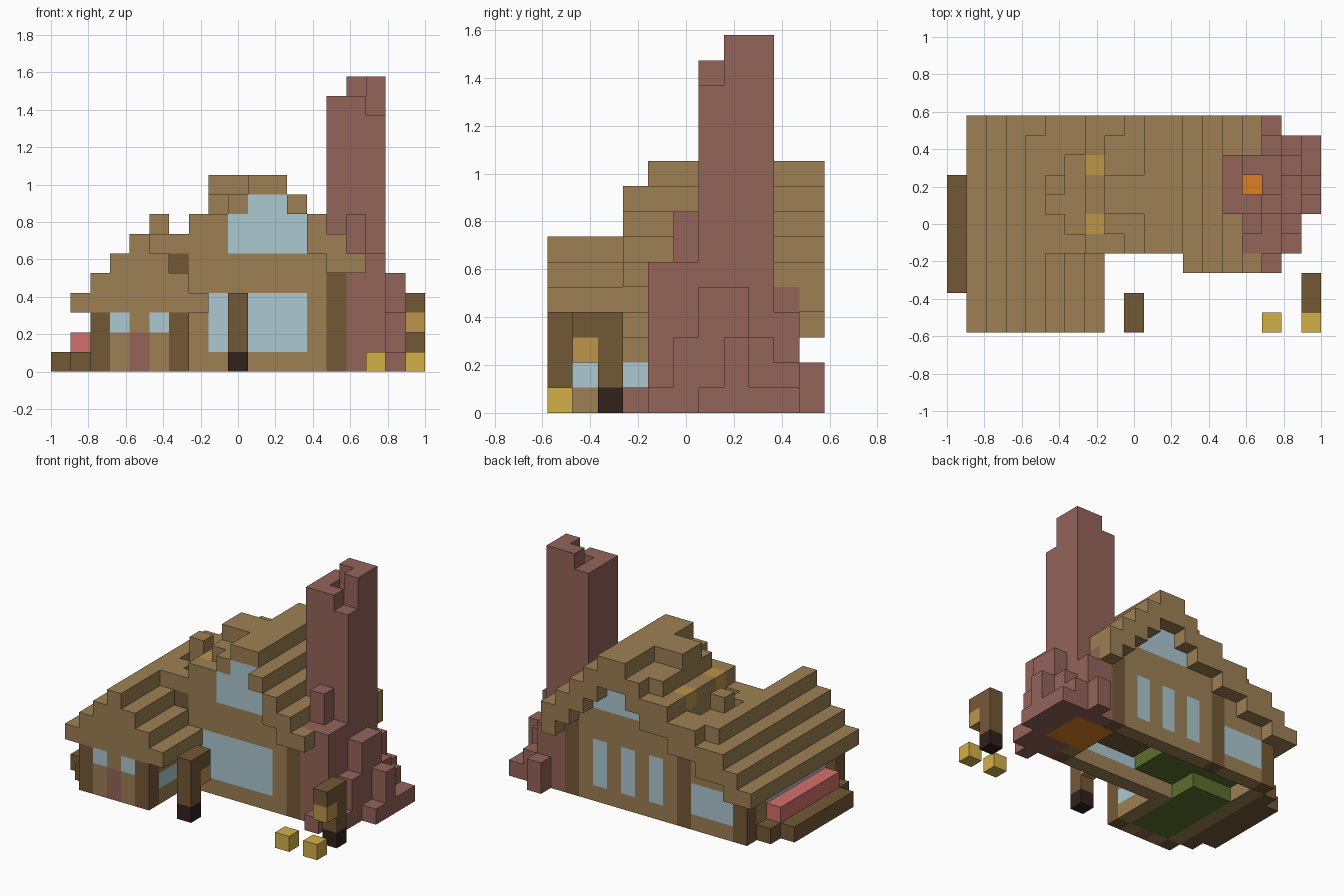
import bpy
import bmesh
from mathutils import Vector

cube = bpy.data.objects.get("Cube")
if cube:
    bpy.data.objects.remove(cube, do_unlink=True)

U = 2 / 19                      # edge of one block
ORIGIN = Vector((-1, -5.5 * U, 0))


# Materials
def material(name, rgb):
    def linear(c):
        c /= 255
        return c / 12.92 if c < 0.04 else ((c + 0.055) / 1.055) ** 2.4
    m = bpy.data.materials.new(name)
    m.use_nodes = True
    color = [linear(c) for c in rgb] + [1]
    m.diffuse_color = color
    bsdf = m.node_tree.nodes["Principled BSDF"]
    bsdf.inputs["Base Color"].default_value = color
    bsdf.inputs["Roughness"].default_value = 1
    return m


MATS = {
    "wood": material("warm wood", (157, 128, 84)),
    "beam": material("dark beam", (116, 88, 54)),
    "base": material("charred wood", (50, 33, 27)),
    "brick": material("dull red brick", (148, 100, 90)),
    "petal": material("flower pink", (212, 112, 106)),
    "glass": material("pale blue glass", (172, 200, 209)),
    "straw": material("straw yellow", (211, 176, 74)),
    "lamp": material("amber lamp", (188, 149, 74)),
    "fire": material("fire orange", (222, 126, 36)),
    "moss": material("moss green", (90, 112, 44)),
}

cells = {}                      # block position -> (part, material)


def box(part, mat, x, y, z):
    """Fill blocks over inclusive ranges; a number means a single layer."""
    spans = [(s, s) if isinstance(s, int) else s for s in (x, y, z)]
    for i in range(spans[0][0], spans[0][1] + 1):
        for j in range(spans[1][0], spans[1][1] + 1):
            for k in range(spans[2][0], spans[2][1] + 1):
                cells[i, j, k] = (part, mat)


# Roof heights per column, rising from the left eave to the ridge
MAIN = [4, 5, 6, 7, 7, 7, 8, 9, 9, 10, 10, 9, 8, 7, 6]
REAR = [4, 5, 6, 6, 7, 7, 8, 8, 9, 10, 10, 9, 8, 7, 6]
WING = [4, 5, 6, 7, 6, 5, 4]


def height(x, y):
    if y < 4:
        return WING[x - 1] if x < 8 else MAIN[x - 1]
    if y == 4 and x == 8:
        return 8
    if x in (8, 9) and y in (6, 7):
        return 10
    if (x == 6 and 5 <= y <= 8) or (x, y) == (5, 6):
        return 6
    return (REAR if y == 10 else MAIN)[x - 1]


# Walls
for x in range(2, 15):
    box("walls", "wood", x, 9, (0, height(x, 9) - 1))
    if x > 6:
        box("walls", "wood", x, 4, (0, height(x, 4) - 1))
box("walls", "wood", (2, 6), 0, (0, 2))
box("walls", "wood", 2, (0, 9), (0, 3))
box("walls", "wood", 6, (0, 4), (0, 2))
box("walls", "wood", 14, (4, 9), (0, 5))

# Roof, left open over the chimney flue
for y in range(11):
    columns = range(1, 8) if y < 3 else [*range(1, 8), *range(12, 16)] if y == 3 else range(1, 16)
    for x in columns:
        if (x, y) == (15, 7):
            continue
        h = height(x, y)
        thick = 1 if y == 3 and x in (12, 15) else 2
        low = 3 if y in (0, 4) and x < 8 else max(3, h - thick)
        box("roof", "wood", x, y, (low, h - 1))
box("roof_post", "wood", 5, 7, 7)
for y in (5, 8):
    box("roof_lamps", "lamp", 7, y, 7)

# Corner beams
for x, y, top in ((2, 0, 2), (6, 0, 2), (2, 9, 2), (6, 9, 4), (14, 9, 4), (14, 4, 4)):
    box("corner_beams", "beam", x, y, (0, top))
box("corner_beams", "beam", 6, 4, 5)

# Windows and door
box("front_window", "glass", (8, 12), 4, (1, 3))
for y in (4, 9):
    box("gable_window", "glass", (9, 12), y, (6, 7))
    box("gable_window", "glass", (10, 11), y, 8)
for x in (8, 10, 12):
    box("rear_window", "glass", x, 9, (1, 3))
box("rear_window", "glass", (3, 5), 9, (1, 2))
for x in (3, 5):
    box("wing_window", "glass", x, 0, 2)
box("wing_window", "glass", 6, (1, 3), 1)
box("wing_window", "glass", 2, (2, 7), 2)
box("door", "brick", 4, 0, (0, 1))

# Flower bed
box("planter", "beam", 0, (2, 7), 0)
box("planter", "beam", 1, (1, 8), 0)
box("flowers", "petal", 1, (2, 7), 1)

# Indoor floor and bench
box("indoor_floor", "moss", (3, 5), (1, 8), 1)
box("indoor_floor", "moss", (3, 5), (1, 6), 0)
box("indoor_floor", "moss", (6, 8), (5, 8), 1)
box("bench", "beam", (10, 12), (6, 8), 1)

# Chimney ring with broken top
for x in (14, 15, 16):
    for y in (6, 7, 8):
        if (x, y) != (15, 7):
            top = 13 if (x, y) == (16, 6) else 14 if x == 14 or y == 6 else 15
            box("chimney", "brick", x, y, (0, top - 1))
box("hearth_fire", "fire", (14, 16), (6, 8), 0)
box("hearth_fire", "fire", 15, 7, 1)

# Stepped brick footing: x, y, height
for x, y, h in ((16, 3, 1), (15, 4, 6), (16, 4, 6), (17, 4, 1), (15, 5, 8), (16, 5, 6),
                (17, 5, 3), (17, 6, 5), (17, 7, 5), (17, 8, 3), (18, 6, 1), (18, 7, 3),
                (18, 8, 1), (15, 9, 5), (16, 9, 4), (17, 9, 2), (18, 9, 1), (16, 10, 2)):
    box("chimney_footing", "brick", x, y, (0, h - 1))

# Lamp posts: column, arm and hanging lantern
for x, y, arm in ((18, 2, 1), (9, 0, 1)):
    box("lamp_post", "base", x, y, 0)
    box("lamp_post", "beam", x, y, (1, 3))
    box("lamp_post", "beam", x, arm, 3)
    box("lantern", "lamp", x, arm, 2)

# Straw bales
for x in (16, 18):
    box("straw_bales", "straw", x, 0, 0)

# One mesh per part, keeping only exposed block sides
SIDES = [Vector(s) for s in ((1, 0, 0), (-1, 0, 0), (0, 1, 0), (0, -1, 0), (0, 0, 1), (0, 0, -1))]


def build(part):
    bm = bmesh.new()
    used = []
    for pos, (name, mat) in cells.items():
        if name != part:
            continue
        if mat not in used:
            used.append(mat)
        for n in SIDES:
            if tuple(int(a + b) for a, b in zip(pos, n)) in cells:
                continue
            a = Vector((n.y, n.z, n.x)) / 2
            b = n.cross(a)
            mid = Vector(pos) + Vector((0.5, 0.5, 0.5)) + n / 2
            ring = (mid - a - b, mid + a - b, mid + a + b, mid - a + b)
            face = bm.faces.new([bm.verts.new(ORIGIN + p * U) for p in ring])
            face.material_index = used.index(mat)
    bmesh.ops.remove_doubles(bm, verts=bm.verts, dist=U / 100)
    mesh = bpy.data.meshes.new(part)
    bm.to_mesh(mesh)
    bm.free()
    for mat in used:
        mesh.materials.append(MATS[mat])
    bpy.context.collection.objects.link(bpy.data.objects.new(part, mesh))


for part in sorted({name for name, _ in cells.values()}):
    build(part)
